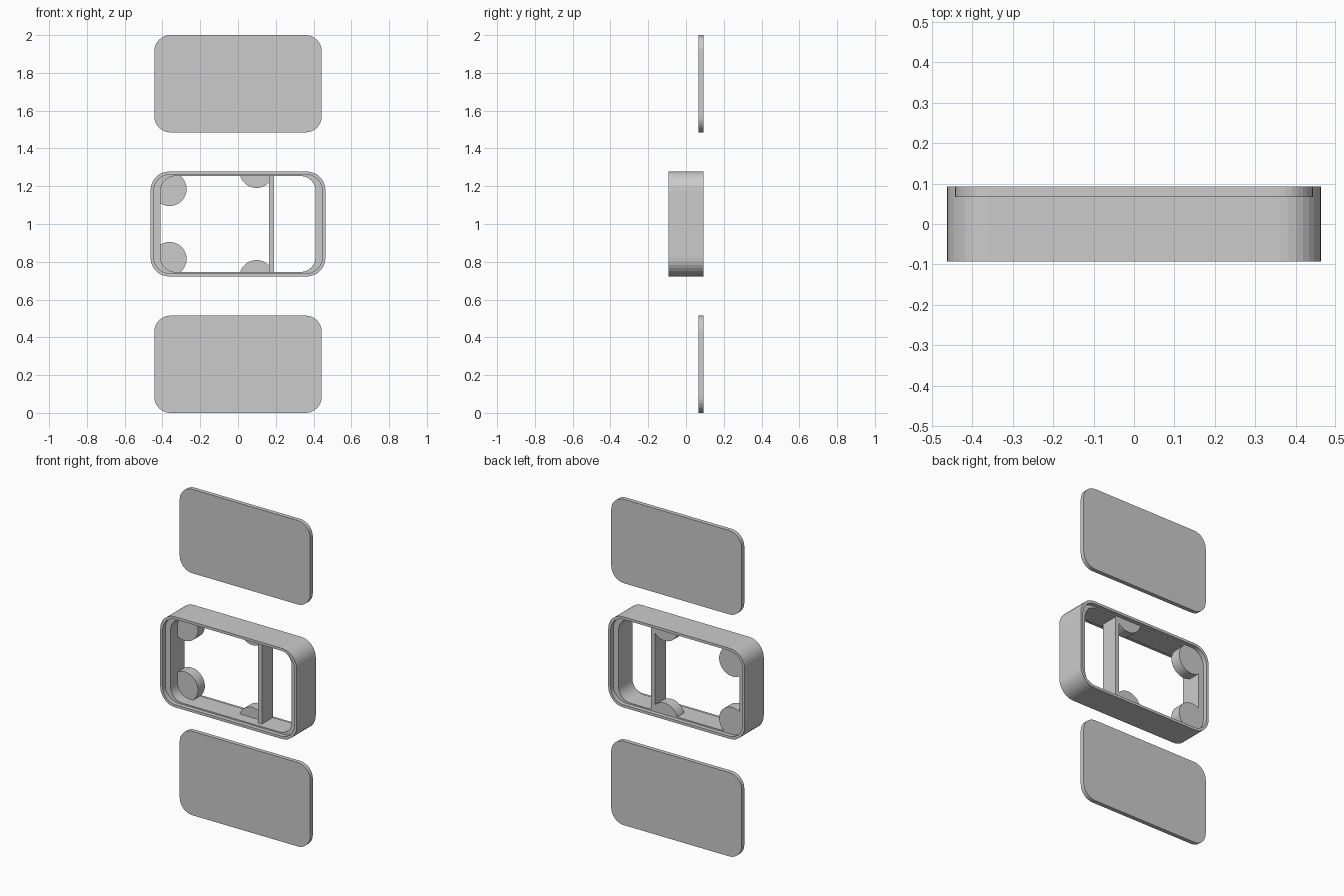
import bpy, bmesh
from math import sin, cos, pi

if "Cube" in bpy.data.objects:
    bpy.data.objects.remove(bpy.data.objects["Cube"])

SEG = 8  # facets per rounded corner


def rounded(hx, hz, r, zc):
    """Rounded rectangle outline in the XZ plane."""
    pts = []
    for i, (sx, sz) in enumerate(((1, 1), (-1, 1), (-1, -1), (1, -1))):
        for k in range(SEG + 1):
            a = pi / 2 * (i + k / SEG)
            pts.append((sx * (hx - r) + r * cos(a), zc + sz * (hz - r) + r * sin(a)))
    return pts


def loft(name, sections, ring=False):
    """Bridge (outline, y) sections; ring closes last to first, otherwise cap the ends."""
    bm = bmesh.new()
    loops = [[bm.verts.new((x, y, z)) for x, z in outline] for outline, y in sections]
    pairs = list(zip(loops, loops[1:]))
    if ring:
        pairs.append((loops[-1], loops[0]))
    else:
        bm.faces.new(loops[0])
        bm.faces.new(loops[-1])
    n = len(loops[0])
    for a, b in pairs:
        for i in range(n):
            j = (i + 1) % n
            bm.faces.new((a[i], a[j], b[j], b[i]))
    bmesh.ops.recalc_face_normals(bm, faces=bm.faces)
    me = bpy.data.meshes.new(name)
    bm.to_mesh(me)
    bm.free()
    ob = bpy.data.objects.new(name, me)
    bpy.context.collection.objects.link(ob)
    return ob


def boss(name, cx, dz, side, xmin, xmax, r=0.09):
    """Round pad, trimmed where it runs into the walls."""
    pts = []
    for k in range(48):
        a = 2 * pi * k / 48
        x = min(max(cx + r * cos(a), xmin), xmax)
        z = 1 + side * min(dz + r * sin(a), 0.257)
        if not pts or (x, z) != pts[-1]:
            pts.append((x, z))
    return loft(name, [(pts, 0.0), (pts, LEDGE)])


DEPTH, LEDGE = 0.093, 0.067

# Case frame: outer shell, a lid recess on both faces, inner opening
outer = rounded(0.463, 0.278, 0.10, 1)
recess = rounded(0.447, 0.262, 0.088, 1)
inner = rounded(0.411, 0.254, 0.08, 1)
loft("case_frame", [(outer, -DEPTH), (outer, DEPTH), (recess, DEPTH), (recess, LEDGE),
                    (inner, LEDGE), (inner, -LEDGE), (recess, -LEDGE), (recess, -DEPTH)], ring=True)

# Divider wall across the opening
wall = [(0.164, 0.743), (0.19, 0.743), (0.19, 1.257), (0.164, 1.257)]
loft("divider", [(wall, -0.04), (wall, LEDGE)])

# Mounting bosses, mirrored top and bottom
for side, tag in ((1, "upper"), (-1, "lower")):
    boss(tag + "_corner_boss", -0.362, 0.185, side, -0.415, 1)
    boss(tag + "_middle_boss", 0.098, 0.281, side, -1, 0.168)

# Two loose lids, above and below the case
for zc, tag in ((0.2575, "lower"), (1.7425, "upper")):
    lid = rounded(0.443, 0.2575, 0.085, zc)
    loft(tag + "_lid", [(lid, LEDGE), (lid, DEPTH)])
